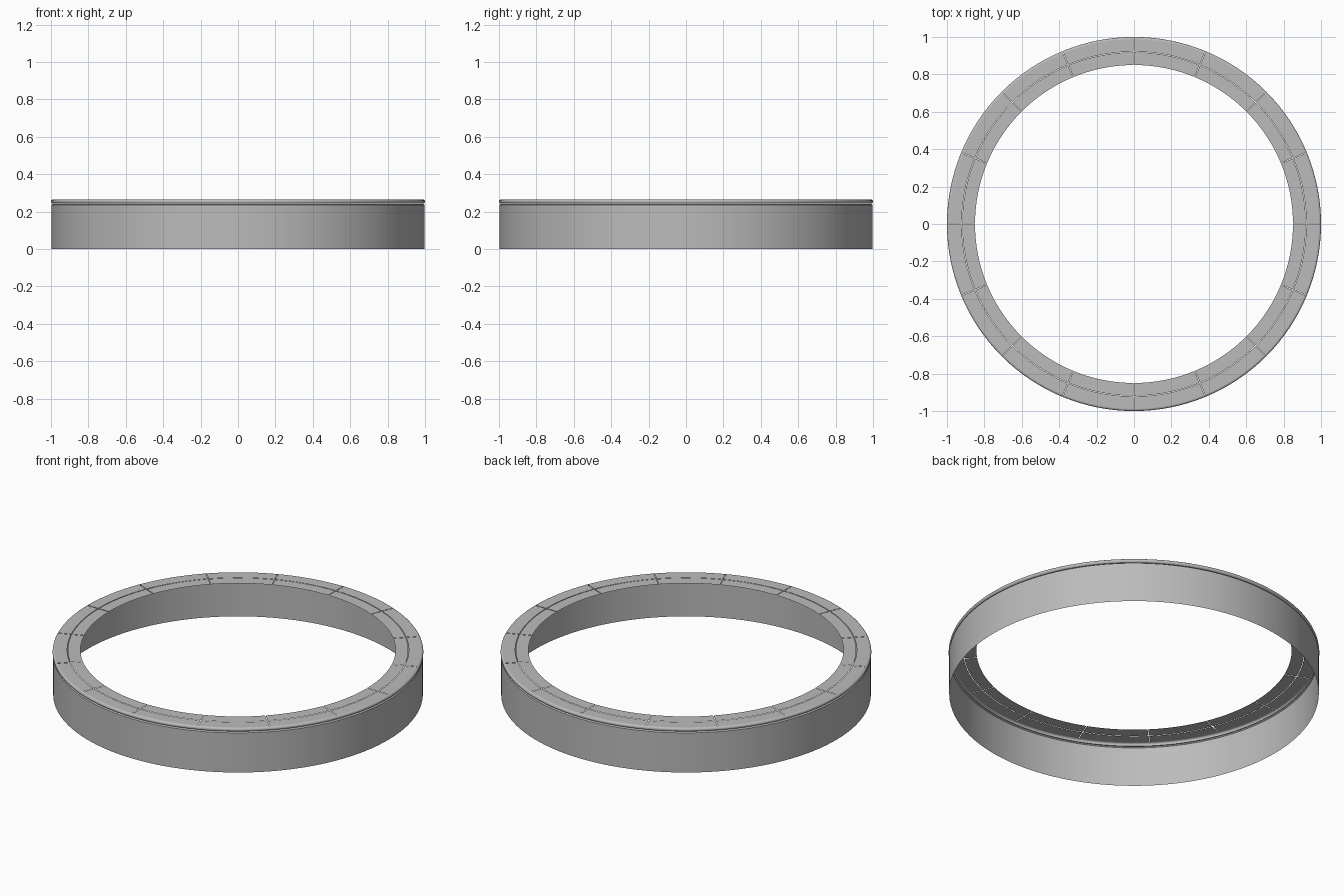
import bpy
import bmesh
from math import sin, cos, pi, radians

cube = bpy.data.objects.get("Cube")
if cube:
    bpy.data.objects.remove(cube)

STEPS = 128          # facets around the full ring
PLATES = 16          # cap plates around the ring
TOP = 0.265
GAP = 0.003          # seam between neighbouring plates

grey = bpy.data.materials.new("plain grey")
grey.use_nodes = True
colour = (0.5, 0.5, 0.5, 1)
grey.diffuse_color = colour
grey.node_tree.nodes["Principled BSDF"].inputs["Base Color"].default_value = colour


def sweep(bm, profile, angles, closed, gap=0.0):
    """Sweep an (r, z) profile around z; gap trims both ends by a fixed width."""
    rows = []
    for i, a in enumerate(angles):
        end = 0 if closed else (i == 0) - (i == len(angles) - 1)
        rows.append([bm.verts.new((r * cos(a + end * gap / 2 / r),
                                   r * sin(a + end * gap / 2 / r), z))
                     for r, z in profile])
    for i in range(len(rows) if closed else len(rows) - 1):
        a, b = rows[i], rows[(i + 1) % len(rows)]
        for j in range(len(profile) - 1):
            bm.faces.new((a[j], b[j], b[j + 1], a[j + 1]))


def finish(bm, name):
    mesh = bpy.data.meshes.new(name)
    bm.to_mesh(mesh)
    bm.free()
    mesh.materials.append(grey)
    obj = bpy.data.objects.new(name, mesh)
    bpy.context.collection.objects.link(obj)
    bpy.ops.object.select_all(action='DESELECT')
    obj.select_set(True)
    bpy.context.view_layer.objects.active = obj
    bpy.ops.object.shade_smooth_by_angle(angle=radians(35))


def ring(name, profile):
    bm = bmesh.new()
    sweep(bm, profile, [2 * pi * i / STEPS for i in range(STEPS)], True)
    finish(bm, name)


def plates(name, inner, outer):
    bm = bmesh.new()
    n = STEPS // PLATES
    for p in range(PLATES):
        angles = [2 * pi * (p * n + i) / STEPS for i in range(n + 1)]
        sweep(bm, [(inner, TOP), (outer, TOP)][::-1], angles, False, GAP)
    bmesh.ops.recalc_face_normals(bm, faces=bm.faces)
    for f in bm.faces:
        if f.normal.z < 0:
            f.normal_flip()
    finish(bm, name)


# Thin upright wall with a small inward turn at its top
ring("wall", [(0.997, 0), (0.997, 0.236), (0.989, 0.241)])

# Hollow rounded bead around the outer edge of the cap
mid, half = TOP - 0.0115, 0.0115
bead = [(0.9885 + half * cos(t), mid + half * sin(t))
        for t in [-pi / 2 + pi * k / 8 for k in range(9)]]
ring("edge_bead", bead)

# Flat cap in two concentric bands of plates with narrow seams
plates("inner_cap_plates", 0.85, 0.92 - GAP / 2)
plates("outer_cap_plates", 0.92 + GAP / 2, 0.9885)
